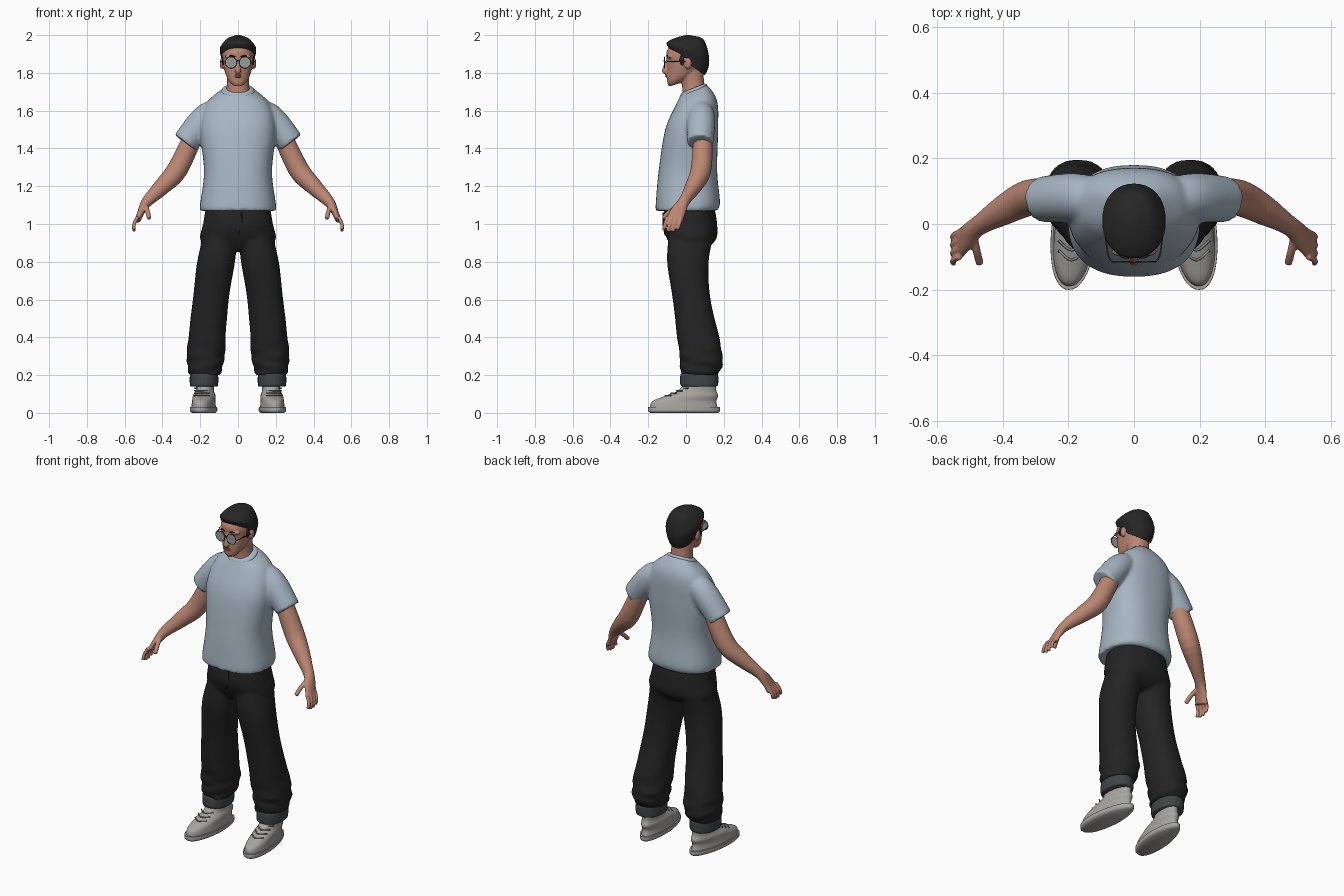
import bpy, bmesh, math
from mathutils import Vector, Matrix

cube = bpy.data.objects.get("Cube")
if cube:
    bpy.data.objects.remove(cube, do_unlink=True)


def material(name, red, green, blue):
    mat = bpy.data.materials.new(name)
    mat.use_nodes = True
    mat.diffuse_color = (red, green, blue, 1)
    shader = mat.node_tree.nodes["Principled BSDF"]
    shader.inputs["Base Color"].default_value = mat.diffuse_color
    shader.inputs["Roughness"].default_value = .8
    return mat


SKIN = material("skin", .5, .24, .17)
LIP = material("lip", .38, .15, .12)
HAIR = material("dark_hair", .02, .02, .02)
SHIRT = material("pale_blue_cotton", .39, .47, .55)
PANTS = material("black_cloth", .017, .017, .018)
CUFF = material("grey_green_cuff", .05, .06, .06)
SHOE = material("warm_grey_canvas", .39, .38, .36)
LACE = material("lace_grey", .24, .24, .22)
LENS = material("lens_grey", .3, .33, .33)
FRAME = material("frame_grey", .06, .06, .06)
SIDES = {"left": 1, "right": -1}
ACROSS, DEPTH, UP = Vector((1, 0, 0)), Vector((0, 1, 0)), Vector((0, 0, 1))


def smooth_path(rings, steps):
    """Interpolate ring values along a smooth cubic path."""
    result = []
    last = len(rings) - 1
    for i in range(last):
        start, end = rings[i], rings[i + 1]
        before, after = rings[max(i - 1, 0)], rings[min(i + 2, last)]
        for step in range(steps):
            t = step / steps
            ring = []
            for a, b, before_a, after_b in zip(start, end, before, after):
                slope_a, slope_b = (b - before_a) / 2, (after_b - a) / 2
                curve = 3 * (b - a) - 2 * slope_a - slope_b
                twist = 2 * (a - b) + slope_a + slope_b
                ring.append(a + t * (slope_a + t * (curve + t * twist)))
            result.append(ring)
    return result + [rings[-1]]


def skin_loops(bm, loops):
    """Join neighbouring vertex loops with quads and cap both ends."""
    for lower, upper in zip(loops, loops[1:]):
        for k in range(len(lower)):
            bm.faces.new((lower[k - 1], lower[k], upper[k], upper[k - 1]))
    bm.faces.new(loops[0])
    bm.faces.new(loops[-1])


def outline(sides, power):
    """Points of a unit superellipse."""
    for k in range(sides):
        angle = math.tau * k / sides
        yield [math.copysign(abs(c) ** (2 / power), c)
               for c in (math.cos(angle), math.sin(angle))]


def stack(bm, rings, side=1, power=2.2, bend=None):
    """Level slices of (z, y, half width, half depth, tilt)."""
    rings = [tuple(ring) + (0,) * (5 - len(ring)) for ring in rings]
    loops = []
    for z, y, width, depth, tilt in smooth_path(rings, 6):
        loop = []
        for c, s in outline(40, power):
            p = Vector((width * c, y + depth * s, z + tilt * depth * s))
            if bend:
                p = bend(p, c, s)
            loop.append(bm.verts.new((p.x * side, p.y, p.z)))
        loops.append(loop)
    skin_loops(bm, loops)


def limb(bm, rings, side=1, sides=24, wide_axis=DEPTH):
    """Tube through (x, y, z, radius, widening along wide_axis)."""
    path = smooth_path([tuple(r) + (1,) * (5 - len(r)) for r in rings], 4)
    loops = []
    for i, (x, y, z, radius, widen) in enumerate(path):
        ahead, behind = path[min(i + 1, len(path) - 1)], path[max(i - 1, 0)]
        along = (Vector(ahead[:3]) - Vector(behind[:3])).normalized()
        wide = (wide_axis - along * wide_axis.dot(along)).normalized()
        thin = wide.cross(along)
        loop = []
        for c, s in outline(sides, 2):
            p = Vector((x, y, z)) + radius * (thin * c + wide * s * widen)
            loop.append(bm.verts.new((p.x * side, p.y, p.z)))
        loops.append(loop)
    skin_loops(bm, loops)


def cord(bm, points, radius, side=1, wide_axis=DEPTH):
    limb(bm, [(*p, radius) for p in points], side, 8, wide_axis)


def ball(bm, centre, size):
    place = Matrix.Translation(centre) @ Matrix.Diagonal((*size, 1))
    bmesh.ops.create_uvsphere(bm, u_segments=20, v_segments=12, radius=1, matrix=place)


def finish(name, bm, mat, voxel=0):
    """Turn a bmesh into an object; a voxel size fuses its pieces."""
    bmesh.ops.recalc_face_normals(bm, faces=bm.faces)
    mesh = bpy.data.meshes.new(name)
    bm.to_mesh(mesh)
    bm.free()
    mesh.materials.append(mat)
    ob = bpy.data.objects.new(name, mesh)
    bpy.context.collection.objects.link(ob)
    if voxel:
        fuse = ob.modifiers.new("fuse", 'REMESH')
        fuse.mode = 'VOXEL'
        fuse.voxel_size = voxel
        fuse.use_smooth_shade = True
        soften = ob.modifiers.new("soften", 'SMOOTH')
        soften.iterations = 4
    else:
        bpy.ops.object.select_all(action='DESELECT')
        ob.select_set(True)
        bpy.context.view_layer.objects.active = ob
        bpy.ops.object.shade_smooth_by_angle(angle=math.radians(50))


def leg_bend(p, c, s):
    """Spread the leg outward and ripple the cloth near its hem."""
    ripple = .005 * max(0, min(1, (.5 - p.z) * 6))
    ripple *= math.sin(p.z * 95 + 2 * math.atan2(s, c))
    return p + ACROSS * (.18 - p.z ** 2 / 10 + c * ripple) + DEPTH * s * ripple


def foot_bend(p, c, s):
    """Narrow the heel and turn the toe out."""
    p.x = .18 + p.x * (1 - max(0, p.y)) - p.y / 11
    return p


# T-shirt: torso and sleeves fused together, then the collar
shirt = bmesh.new()
stack(shirt, [(1.07, 0, .2, .16), (1.11, .01, .2, .17), (1.28, .01, .18, .155),
              (1.5, .03, .2, .14), (1.64, .055, .165, .11, .1),
              (1.71, .04, .08, .07, .4)], power=2.4)
for side in SIDES.values():
    limb(shirt, [(.09, .07, 1.6, .06), (.15, .08, 1.58, .07),
                 (.2, .08, 1.53, .075), (.28, .075, 1.43, .07)], side)
finish("tshirt", shirt, SHIRT, .01)
collar = bmesh.new()
stack(collar, [(1.69, .04, .09, .07, .4), (1.71, .04, .085, .07, .4),
               (1.72, .04, .07, .06, .4)])
finish("shirt_collar", collar, SHIRT)

# Trousers: hips and baggy legs fused together, then the fly seam
trousers = bmesh.new()
stack(trousers, [(1.09, .02, .17, .13), (1, .02, .185, .145),
                 (.92, .03, .2, .13), (.86, .02, .15, .08)])
for side in SIDES.values():
    stack(trousers, [(.95, .03, .09, .12), (.8, .01, .1, .11), (.6, .03, .095, .1),
                     (.3, .08, .1, .115), (.2, .07, .08, .1)], side, bend=leg_bend)
finish("trousers", trousers, PANTS, .01)
fly = bmesh.new()
cord(fly, [(.02, -.12, 1.06), (.02, -.12, 1), (0, -.11, .94)], .004)
finish("fly_seam", fly, PANTS)

for name, side in SIDES.items():
    # Rolled cuff
    cuff = bmesh.new()
    stack(cuff, [(.14, .07, .07, .09), (.15, .07, .075, .1), (.2, .07, .075, .1),
                 (.21, .07, .07, .09)], side, bend=lambda p, c, s: p + ACROSS * .18)
    finish(name + "_cuff", cuff, CUFF)

    # Shoe: sole, upper and laces
    sole = bmesh.new()
    stack(sole, [(0, -.01, .06, .18), (.01, -.01, .07, .19), (.03, -.01, .07, .19)],
          side, bend=foot_bend)
    finish(name + "_sole", sole, SHOE)
    upper = bmesh.new()
    stack(upper, [(.02, -.01, .065, .18), (.06, -.01, .06, .17), (.09, .03, .06, .14),
                  (.12, .06, .05, .1), (.17, .08, .05, .08)], side, bend=foot_bend)
    finish(name + "_shoe_upper", upper, SHOE)
    laces = bmesh.new()
    for row in range(4):
        front = Vector((.19, .03 * row - .11, .013 * row + .092))
        ends = [front + DEPTH * .03 + ACROSS * reach for reach in (-.04, .04)]
        cord(laces, [ends[0], front, ends[1]], .004, side)
    finish(name + "_laces", laces, LACE)

    # Arm, palm, fingers and thumb fused together
    arm = bmesh.new()
    limb(arm, [(.23, .09, 1.48, .05), (.32, .08, 1.29, .055), (.4, .04, 1.2, .045),
               (.48, -.01, 1.12, .03), (.51, -.04, 1.07, .02, 2),
               (.53, -.06, 1.02, .015, 3)], side)
    for finger in range(4):
        knuckle = Vector((.53, .025 * finger - .1, 1.04))
        drop = UP * (.07 + .01 * (finger in (1, 2)))
        middle = knuckle + Vector((.02, -.01, -.04))
        tip = knuckle + Vector((.02, -.02, 0)) - drop
        cord(arm, [knuckle, middle, tip], .01, side)
    cord(arm, [(.49, -.03, 1.1), (.48, -.08, 1.07), (.47, -.12, 1.03)], .013, side, ACROSS)
    finish(name + "_arm", arm, SKIN, .005)

# Head: skull, neck, nose, mouth, chin, brow and ears fused together
head = bmesh.new()
stack(head, [(1.74, -.05, .03, .04, .3), (1.78, -.02, .06, .08, .3),
             (1.85, 0, .08, .1), (1.92, 0, .08, .1), (1.98, 0, .03, .04)])
stack(head, [(1.65, .05, .08, .07), (1.72, .04, .06, .06), (1.82, .03, .06, .06)])
limb(head, [(0, -.09, 1.88, .01), (0, -.11, 1.83, .012), (0, -.11, 1.81, .017),
            (0, -.1, 1.8, .01)])
ball(head, (0, -.09, 1.785), (.03, .017, .016))
ball(head, (0, -.08, 1.75), (.025, .016, .015))
for side in SIDES.values():
    ball(head, (side * .035, -.085, 1.885), (.035, .015, .01))
    ball(head, (side * .085, .01, 1.85), (.012, .02, .03))
finish("head", head, SKIN, .005)

# Lips
lips = bmesh.new()
for height in (1.78, 1.788):
    ball(lips, (0, -.102, height), (.02, .008, .004))
finish("lips", lips, LIP)

# Short hair, high at the brow and low at the nape, with sideburns
hair = bmesh.new()
stack(hair, [(1.85, .01, .08, .09, -.7), (1.89, .01, .09, .11, -.5),
             (1.93, .01, .095, .11, -.3), (1.98, .01, .06, .08), (2, .01, .01, .01)])
for side in SIDES.values():
    ball(hair, (side * .08, -.02, 1.87), (.006, .014, .03))
finish("hair", hair, HAIR)

# Eyebrows
brows = bmesh.new()
for side in SIDES.values():
    cord(brows, [(.015, -.1, 1.885), (.035, -.1, 1.89), (.06, -.08, 1.885)], .004, side)
finish("eyebrows", brows, HAIR)

# Glasses: round lenses, rims, temples and bridge
lenses, frame = bmesh.new(), bmesh.new()
wire = .0025
for side in SIDES.values():
    centre = Vector((.037, -.115, 1.855))
    place = Matrix.Translation((centre.x * side, centre.y, centre.z))
    bmesh.ops.create_cone(lenses, cap_ends=True, segments=28, radius1=.028, radius2=.028,
                          depth=.005, matrix=place @ Matrix.Rotation(math.pi / 2, 4, 'X'))
    rim = [centre + (ACROSS * c + UP * s) * .029 for c, s in outline(16, 2)]
    cord(frame, rim + rim[:1], wire, side)
    cord(frame, [rim[0], (.08, -.09, 1.86), (.09, 0, 1.86)], wire, side, UP)
cord(frame, [(-.01, -.115, 1.86), (0, -.118, 1.865), (.01, -.115, 1.86)], wire)
finish("lenses", lenses, LENS)
finish("glasses_frame", frame, FRAME)
